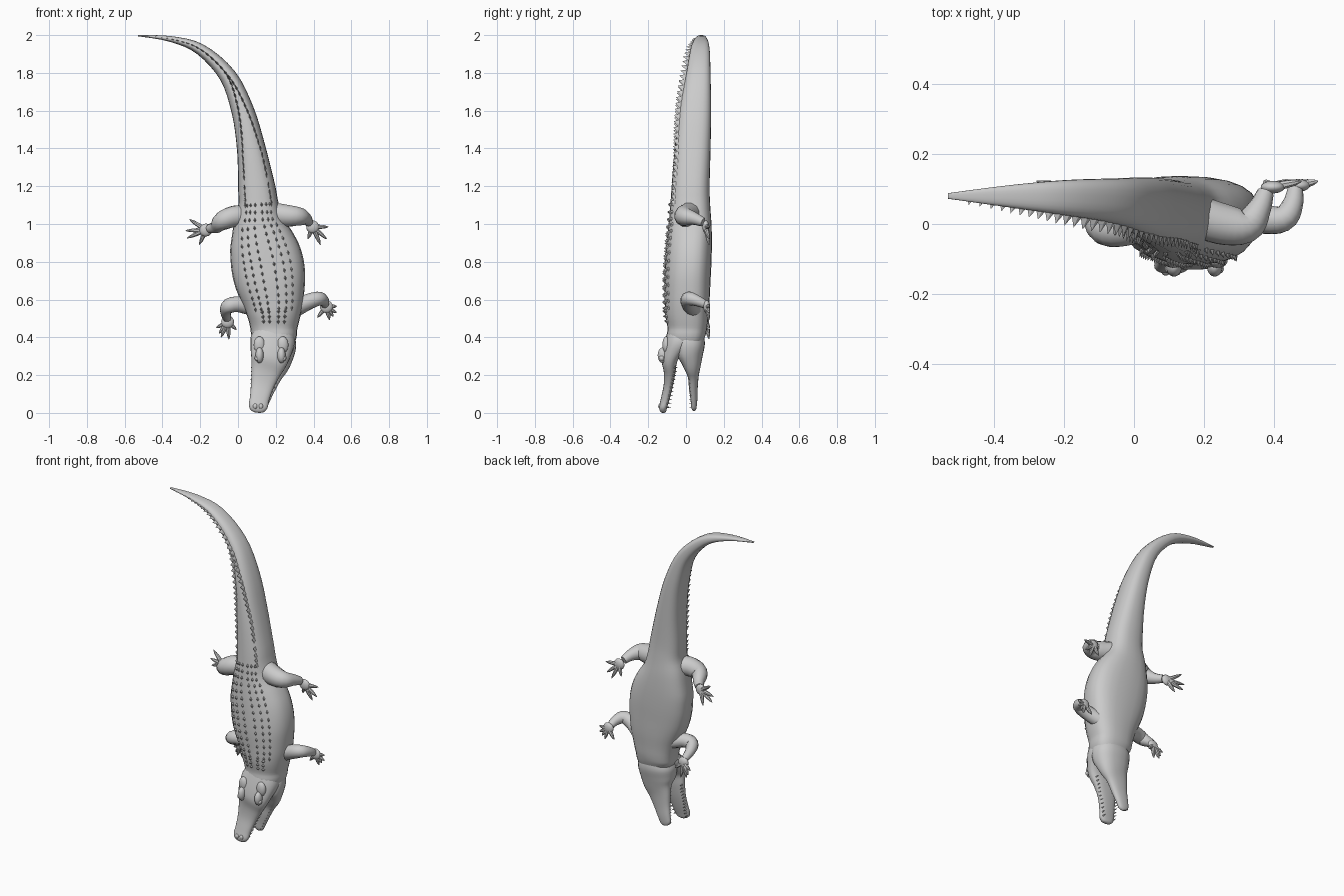
import bpy, bmesh, math
from mathutils import Vector

if "Cube" in bpy.data.objects:
    bpy.data.objects.remove(bpy.data.objects["Cube"])

hide = bpy.data.materials.new("grey_hide")
hide.diffuse_color = (0.6, 0.6, 0.6, 1)
hide.use_nodes = True
hide.node_tree.nodes["Principled BSDF"].inputs["Base Color"].default_value = hide.diffuse_color


def finish(name, bm, angle=40):
    bmesh.ops.recalc_face_normals(bm, faces=bm.faces)
    me = bpy.data.meshes.new(name)
    bm.to_mesh(me)
    bm.free()
    me.materials.append(hide)
    ob = bpy.data.objects.new(name, me)
    bpy.context.collection.objects.link(ob)
    bpy.ops.object.select_all(action='DESELECT')
    ob.select_set(True)
    bpy.context.view_layer.objects.active = ob
    bpy.ops.object.shade_smooth_by_angle(angle=math.radians(angle))
    return ob


def spline(rows, t):
    """Smooth interpolation through the rows; t counts rows."""
    i = max(0, min(int(t), len(rows) - 2))
    u = t - i
    p = [rows[max(0, min(k, len(rows) - 1))] for k in range(i - 1, i + 3)]
    return [0.5 * (2 * b + (c - a) * u + (2 * a - 5 * b + 4 * c - d) * u * u
                   + (3 * b - a - 3 * c + d) * u ** 3) for a, b, c, d in zip(*p)]


def surface(rows, t, ang, boxy=0.8, mid=0.6):
    """Point on a loft whose rows are x, z, half width, back y, belly y."""
    x, z, w, y0, y1 = spline(rows, t)
    a, b = spline(rows, max(t - .05, 0)), spline(rows, min(t + .05, len(rows) - 1))
    d = Vector((b[0] - a[0], 0, b[1] - a[1])).normalized()
    side = Vector((d.z, 0, -d.x))
    c, s = math.cos(ang), math.sin(ang)
    c = math.copysign(abs(c) ** boxy, c)
    s = math.copysign(abs(s) ** boxy, s)
    yc = y0 + mid * (y1 - y0)
    y = yc + s * ((y1 - yc) if s > 0 else (yc - y0))
    return Vector((x, y, z)) + side * w * c, d


def skin_rings(bm, rings):
    vs = [[bm.verts.new(p) for p in r] for r in rings]
    n = len(vs[0])
    for a, b in zip(vs, vs[1:]):
        for k in range(n):
            bm.faces.new((a[k], a[(k + 1) % n], b[(k + 1) % n], b[k]))
    bm.faces.new(vs[0][::-1])
    bm.faces.new(vs[-1])


def loft(name, rows, steps=4, sides=24, boxy=0.8, mid=0.6):
    bm = bmesh.new()
    skin_rings(bm, [[surface(rows, i / steps, math.tau * k / sides, boxy, mid)[0] for k in range(sides)]
                    for i in range((len(rows) - 1) * steps + 1)])
    return finish(name, bm)


def tube(bm, rows, steps=4, sides=12):
    """Round limb through rows of x, y, z, radius."""
    rings = []
    for i in range((len(rows) - 1) * steps + 1):
        t = i / steps
        p = spline(rows, t)
        d = (Vector(spline(rows, min(t + .05, len(rows) - 1))[:3])
             - Vector(spline(rows, max(t - .05, 0))[:3])).normalized()
        u = d.cross(Vector((.1, .3, 1)) if abs(d.z) < .9 else Vector((0, 1, 0))).normalized()
        v = d.cross(u)
        rings.append([Vector(p[:3]) + p[3] * (u * math.cos(math.tau * k / sides) + v * math.sin(math.tau * k / sides))
                      for k in range(sides)])
    skin_rings(bm, rings)


def blob(bm, centre, size):
    r = bmesh.ops.create_icosphere(bm, subdivisions=3, radius=1)
    for v in r['verts']:
        v.co = Vector(centre) + Vector([a * b for a, b in zip(v.co, size)])


def keel(bm, p, d, out, length, width, height, lean=0.3):
    """Small ridged scale standing on the skin."""
    side = d.cross(out).normalized()
    p = p - out * .006
    base = [bm.verts.new(q) for q in (p - d * length, p + side * width, p + d * length, p - side * width)]
    tip = bm.verts.new(p + out * (height + .006) + d * length * lean)
    for k in range(4):
        bm.faces.new((base[k], base[(k + 1) % 4], tip))
    bm.faces.new(base[::-1])


# Trunk and tail, head end first
body = [(.18, .33, .085, -.07, .07), (.19, .40, .118, -.10, .10), (.19, .45, .125, -.098, .112),
        (.19, .52, .143, -.11, .118), (.185, .6, .165, -.113, .125), (.17, .7, .188, -.115, .13),
        (.153, .8, .192, -.11, .135), (.13, .9, .175, -.102, .137), (.112, 1.0, .138, -.092, .135),
        (.108, 1.1, .108, -.083, .128), (.098, 1.2, .098, -.076, .125), (.07, 1.4, .076, -.06, .13),
        (.025, 1.6, .06, -.035, .133), (-.055, 1.785, .045, 0, .13), (-.2, 1.925, .03, .025, .125),
        (-.36, 1.98, .015, .048, .11), (-.53, 1.997, .003, .072, .088)]
loft("body_and_tail", body)

# Upper jaw with skull, and the dropped lower jaw
loft("upper_jaw", [(.19, .44, .10, -.095, .04), (.185, .39, .118, -.11, .04), (.175, .33, .11, -.125, -.01),
                   (.165, .28, .098, -.13, -.045), (.148, .22, .08, -.118, -.055), (.13, .15, .062, -.118, -.068),
                   (.115, .08, .052, -.132, -.085), (.107, .035, .05, -.142, -.098), (.104, .01, .036, -.138, -.105),
                   (.103, .001, .012, -.128, -.113)], mid=.55)
loft("lower_jaw", [(.19, .43, .10, -.05, .09), (.19, .37, .118, -.055, .10), (.185, .31, .112, -.05, .09),
                   (.178, .26, .096, -.02, .08), (.16, .2, .074, .008, .068), (.142, .13, .055, .016, .062),
                   (.125, .07, .043, .024, .06), (.113, .03, .034, .028, .056), (.108, .014, .014, .036, .05)], mid=.4)

# Brow ridges, eyes and nostrils
bm = bmesh.new()
for s in (-1, 1):
    blob(bm, (.172 + s * .058, -.122, .305), (.022, .028, .042))
    blob(bm, (.172 + s * .07, -.128, .29), (.014, .014, .016))
    blob(bm, (.175 + s * .062, -.105, .36), (.03, .02, .045))
    blob(bm, (.106 + s * .015, -.138, .035), (.012, .009, .014))
finish("eyes_and_nostrils", bm)

# Teeth along both jaws
bm = bmesh.new()
for k in range(11):
    f = k / 10
    z = .03 + .21 * f
    for s in (-1, 1):
        for cx, w, y, up in ((.107 + .046 * f, .04 + .04 * f, -.098 + .04 * f, 1),
                             (.113 + .06 * f, .028 + .048 * f, .036 - .012 * f, -1)):
            p = Vector((cx + s * w, y, z))
            keel(bm, p, Vector((0, 0, 1)), Vector((0, up, 0)), .006, .005, .018, 0)
finish("teeth", bm, 20)

# Keeled scales on the back in lengthwise rows
bm = bmesh.new()
for i in range(15):
    t = 3.4 + i * .4
    for j in range(6):
        off = (j - 2.5) * (.24 if t < 8 else .2)
        p, d = surface(body, t, -math.pi / 2 + off)
        out = Vector((off * .6, -1, 0)).normalized()
        keel(bm, p, d, out, .016, .009, .013)
for i in range(3):
    for j in range(4):
        p, d = surface(body, 2.5 + i * .35, -math.pi / 2 + (j - 1.5) * .22)
        keel(bm, p, d, Vector((0, -1, 0)), .014, .011, .014)
finish("back_scales", bm, 20)

# Twin tail crests that merge into one
bm = bmesh.new()
t = 9.0
while t < 15.7:
    f = min(1, max(0, (13.0 - t) / 3.5))
    for s in ((-1, 1) if f > .02 else (0,)):
        p, d = surface(body, t, -math.pi / 2 + s * .62 * min(1, f * 1.6))
        size = 1 if t < 13.5 else max(.3, (16.2 - t) / 2.7)
        out = Vector((0, -1, 0))
        keel(bm, p, d, out, .024 * size, .006 * size, (.016 + .016 * (1 - f)) * size, .7)
    t += .32 if t < 10 else .165
finish("tail_crests", bm, 20)

# Legs: joint points with radii, palm centre, then toe tips
legs = {
    "left_hind_leg": ([(.06, .03, 1.04, .06), (-.02, -.005, 1.04, .058), (-.085, -.01, 1.015, .05),
                       (-.115, .035, .985, .034), (-.15, .08, .975, .024)], (-.17, .092, .968),
                      [(-.257, 1.025), (-.278, .965), (-.27, .925), (-.205, .89)]),
    "right_hind_leg": ([(.16, .03, 1.06, .06), (.25, 0, 1.045, .06), (.32, -.005, 1.04, .05),
                        (.355, .04, 1.03, .035), (.375, .09, 1.01, .024)], (.395, .105, .985),
                       [(.478, .985), (.47, .92), (.437, .89), (.37, .92)]),
    "left_front_leg": ([(.07, .04, .56, .045), (.0, .02, .575, .043), (-.05, .015, .565, .04),
                        (-.065, .05, .535, .03), (-.057, .095, .5, .022)], (-.055, .105, .482),
                       [(-.115, .45), (-.09, .40), (-.048, .39), (-.008, .44), (-.1, .42)]),
    "right_front_leg": ([(.3, .04, .55, .045), (.365, .015, .585, .043), (.425, .015, .605, .038),
                         (.452, .055, .595, .03), (.46, .1, .575, .022)], (.468, .11, .562),
                        [(.524, .565), (.522, .53), (.485, .492), (.42, .505), (.505, .51)]),
}
for name, (joints, palm, toes) in legs.items():
    bm = bmesh.new()
    tube(bm, joints)
    blob(bm, palm, (.034, .018, .034))
    for x, z in toes:
        tip = Vector((x, .122, z))
        root = Vector(palm)
        m = root.lerp(tip, .55)
        tube(bm, [(*root, .015), (*m, .011), (*root.lerp(tip, .8), .008), (*tip, .0015)], steps=2, sides=8)
    finish(name, bm)
